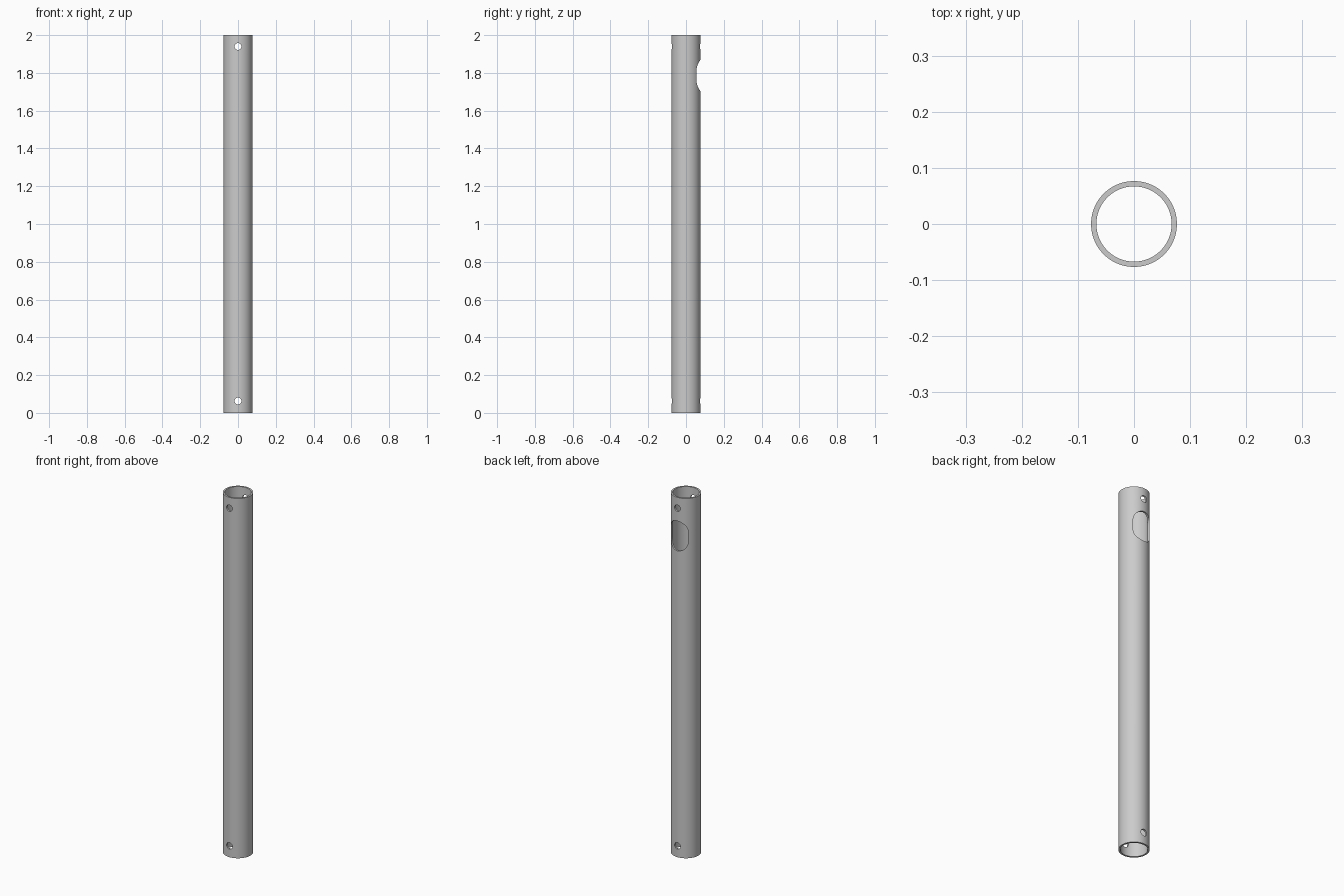
import bpy
import bmesh
from math import pi, sin, cos
from mathutils import Vector

OUTER, INNER, HEIGHT = 0.0765, 0.067, 2.0
HOLE_RADIUS = 0.018

cube = bpy.data.objects.get("Cube")
if cube:
    bpy.data.objects.remove(cube, do_unlink=True)

metal = bpy.data.materials.new("grey metal")
metal.use_nodes = True
metal.diffuse_color = (0.6, 0.6, 0.6, 1)
metal.node_tree.nodes["Principled BSDF"].inputs["Base Color"].default_value = (0.6, 0.6, 0.6, 1)


def make_object(name, bm):
    bmesh.ops.recalc_face_normals(bm, faces=bm.faces)
    mesh = bpy.data.meshes.new(name)
    bm.to_mesh(mesh)
    bm.free()
    mesh.materials.append(metal)
    obj = bpy.data.objects.new(name, mesh)
    bpy.context.collection.objects.link(obj)
    return obj


def slot_cutter(name, z, radius, straight, y0, y1, steps=24):
    """Round-ended prism along y; a plain cylinder when straight is zero."""
    bm = bmesh.new()
    outline = []
    for side, start in ((1, 0), (-1, pi)):
        # Without a straight part the two arcs share their end points
        count = steps + 1 if straight else steps
        for i in range(count):
            a = start + pi * i / steps
            outline.append((radius * cos(a), y0, z + side * straight / 2 + radius * sin(a)))
    face = bm.faces.new([bm.verts.new(p) for p in outline])
    out = bmesh.ops.extrude_face_region(bm, geom=[face], use_keep_orig=True)
    moved = [v for v in out["geom"] if isinstance(v, bmesh.types.BMVert)]
    bmesh.ops.translate(bm, vec=Vector((0, y1 - y0, 0)), verts=moved)
    obj = make_object(name, bm)
    obj.hide_render = True
    return obj


# Hollow tube: wall section spun around z
bm = bmesh.new()
section = [(INNER, 0, 0), (OUTER, 0, 0), (OUTER, 0, HEIGHT), (INNER, 0, HEIGHT)]
verts = [bm.verts.new(p) for p in section]
edges = [bm.edges.new((verts[i], verts[(i + 1) % 4])) for i in range(4)]
bmesh.ops.spin(bm, geom=verts + edges, axis=(0, 0, 1), cent=(0, 0, 0),
               angle=2 * pi, steps=96, use_duplicate=False)
bmesh.ops.remove_doubles(bm, verts=bm.verts, dist=0.0001)
tube = make_object("tube", bm)

# Pin holes through both walls near each end, and a slot in the back wall
cutters = [
    slot_cutter("lower_pin_hole", 0.063, HOLE_RADIUS, 0, -0.2, 0.2),
    slot_cutter("upper_pin_hole", HEIGHT - 0.06, HOLE_RADIUS, 0, -0.2, 0.2),
    slot_cutter("back_slot", 1.786, 0.052, 0.062, 0, 0.2),
]
bpy.ops.object.select_all(action="DESELECT")
tube.select_set(True)
bpy.context.view_layer.objects.active = tube
for cutter in cutters:
    mod = tube.modifiers.new(cutter.name, "BOOLEAN")
    mod.operation = "DIFFERENCE"
    mod.solver = "EXACT"
    mod.object = cutter
    bpy.ops.object.modifier_apply(modifier=mod.name)
    bpy.data.objects.remove(cutter, do_unlink=True)

bpy.ops.object.shade_smooth_by_angle(angle=pi / 6)
